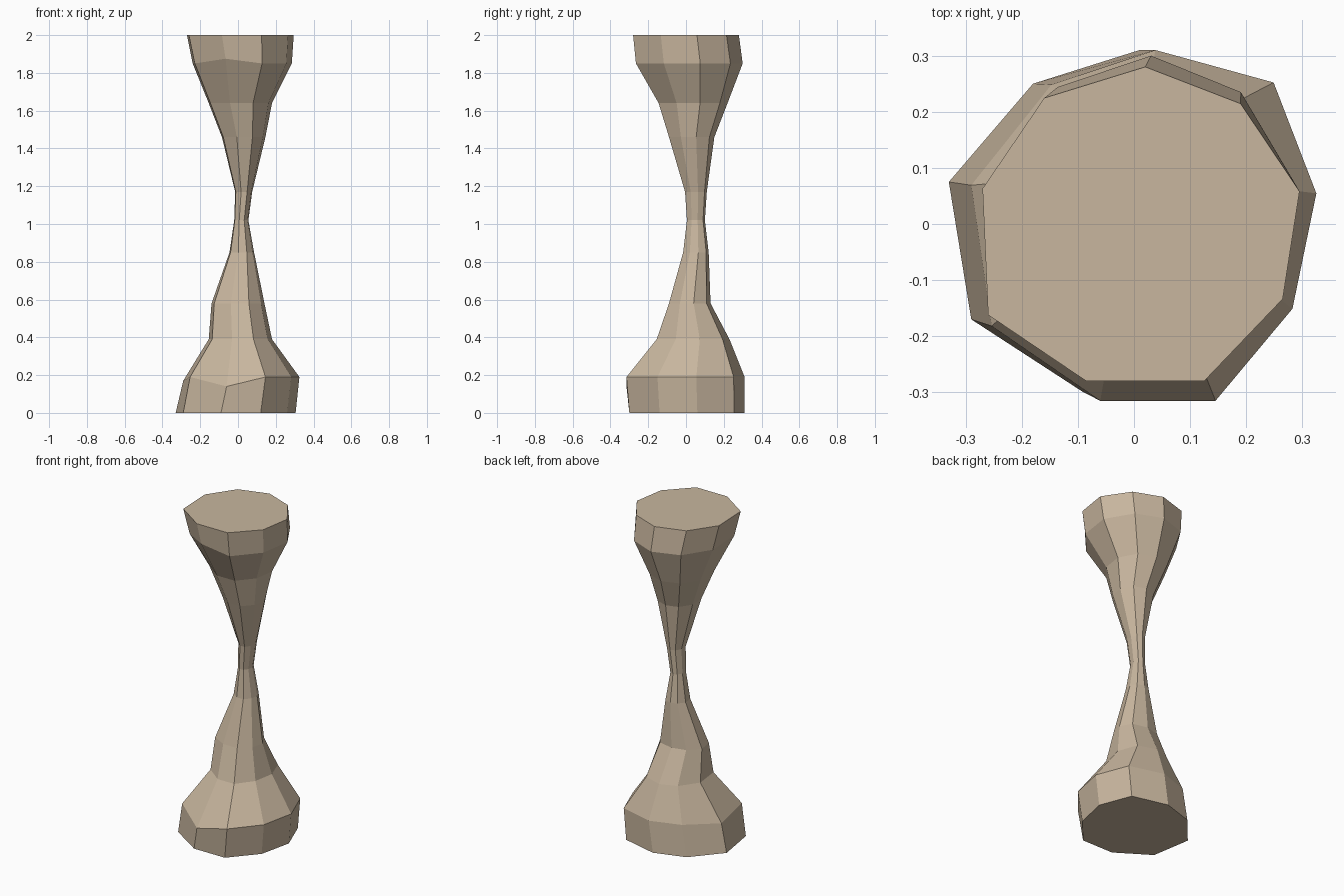
import bpy, bmesh

cube = bpy.data.objects.get("Cube")
if cube:
    bpy.data.objects.remove(cube, do_unlink=True)

stone = bpy.data.materials.new("warm beige stone")
stone.use_nodes = True
colour = (0.58, 0.47, 0.345, 1)
stone.diffuse_color = colour
stone.node_tree.nodes["Principled BSDF"].inputs["Base Color"].default_value = colour

# Uneven nine-sided outlines of the two ends, clockwise from the back
TOP = [(.02, .28), (.19, .215), (.295, .06), (.265, -.13), (.125, -.275),
       (-.085, -.275), (-.26, -.158), (-.27, .065), (-.16, .225)]
BASE = [(.01, .31), (.23, .255), (.305, .06), (.26, -.14), (.12, -.3),
        (-.09, -.3), (-.29, -.17), (-.33, .075), (-.18, .25)]

# Height and extents of each ring: z, x min, x max, y min, y max
RINGS = [
    (0, -.33, .305, -.30, .31),
    (.19, -.29, .325, -.315, .31),
    (.39, -.155, .18, -.155, .23),
    (.58, -.14, .14, -.09, .13),
    (.85, -.045, .085, -.015, .12),
    (1.02, -.02, .055, .005, .10),
    (1.17, -.015, .075, -.005, .11),
    (1.46, -.085, .145, -.09, .15),
    (1.64, -.155, .18, -.145, .22),
    (1.85, -.24, .285, -.265, .30),
    (2, -.27, .295, -.28, .28),
]
# Chipped corners: (ring, corner) -> height change
CHIPS = {(1, 5): -.05, (1, 7): -.02, (9, 5): .025}


def fit(values, low, high):
    """Stretch values so that they span low to high."""
    a, b = min(values), max(values)
    return [low + (v - a) / (b - a) * (high - low) for v in values]


def build_column():
    bm = bmesh.new()
    loops = []
    for r, (z, x0, x1, y0, y1) in enumerate(RINGS):
        t = z / 2
        outline = [(b[0] + (a[0] - b[0]) * t, b[1] + (a[1] - b[1]) * t)
                   for a, b in zip(TOP, BASE)]
        xs = fit([p[0] for p in outline], x0, x1)
        ys = fit([p[1] for p in outline], y0, y1)
        loops.append([bm.verts.new((x, y, z + CHIPS.get((r, i), 0)))
                      for i, (x, y) in enumerate(zip(xs, ys))])
    # Side walls between neighbouring rings, then flat caps
    for low, high in zip(loops, loops[1:]):
        for i in range(len(low)):
            j = (i + 1) % len(low)
            bm.faces.new((low[i], low[j], high[j], high[i]))
    bm.faces.new(loops[0])
    bm.faces.new(loops[-1])
    bmesh.ops.recalc_face_normals(bm, faces=bm.faces)
    mesh = bpy.data.meshes.new("rock_column")
    bm.to_mesh(mesh)
    bm.free()
    mesh.materials.append(stone)
    column = bpy.data.objects.new("rock_column", mesh)
    bpy.context.collection.objects.link(column)


build_column()
